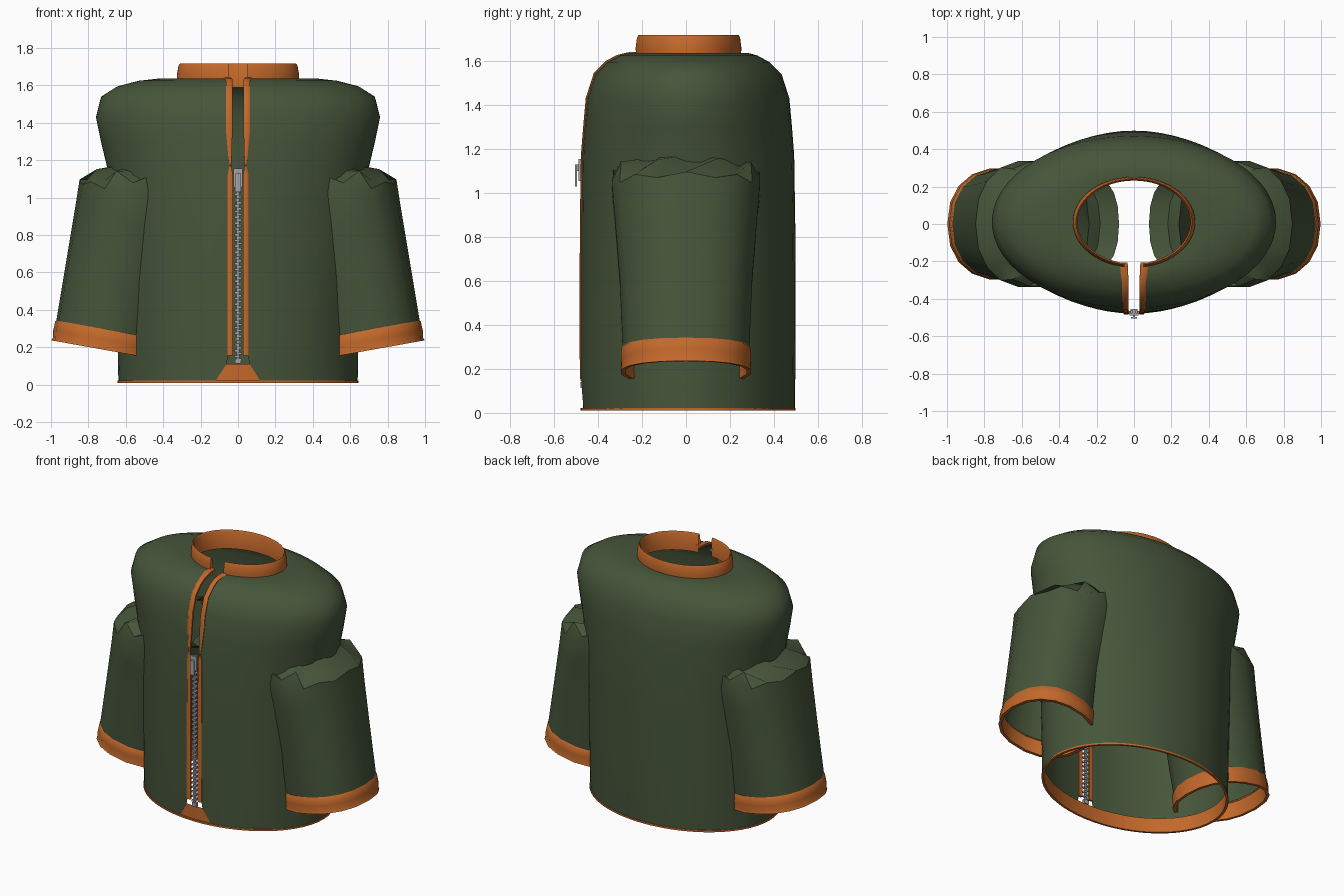
import bpy, bmesh, math
from mathutils import Vector

if "Cube" in bpy.data.objects:
    bpy.data.objects.remove(bpy.data.objects["Cube"])


def material(name, rgb):
    m = bpy.data.materials.new(name)
    m.diffuse_color = (*rgb, 1)
    m.use_nodes = True
    m.node_tree.nodes["Principled BSDF"].inputs["Base Color"].default_value = m.diffuse_color
    return m


GREEN = material("olive_green", (0.062, 0.092, 0.043))
ORANGE = material("burnt_orange", (0.55, 0.14, 0.024))
STEEL = material("zip_steel", (0.38, 0.39, 0.41))
DARK = material("zip_dark", (0.2, 0.2, 0.21))


def finish(name, bm, mat, mirror=False, angle=40):
    me = bpy.data.meshes.new(name)
    bm.to_mesh(me)
    bm.free()
    ob = bpy.data.objects.new(name, me)
    bpy.context.collection.objects.link(ob)
    me.materials.append(mat)
    if mirror:
        mod = ob.modifiers.new("mirror", 'MIRROR')
        mod.use_mirror_merge = False
    bpy.ops.object.select_all(action='DESELECT')
    ob.select_set(True)
    bpy.context.view_layer.objects.active = ob
    bpy.ops.object.shade_smooth_by_angle(angle=math.radians(angle))
    return ob


def loft(name, rings, mat, closed=True, caps=False, mirror=False, angle=40):
    """Skin a list of point rings."""
    bm = bmesh.new()
    rows = [[bm.verts.new(p) for p in r] for r in rings]
    n = len(rows[0])
    for a, b in zip(rows, rows[1:]):
        for i in range(n if closed else n - 1):
            j = (i + 1) % n
            bm.faces.new((a[i], a[j], b[j], b[i]))
    if caps:
        bm.faces.new(rows[0][::-1])
        bm.faces.new(rows[-1])
        bmesh.ops.recalc_face_normals(bm, faces=bm.faces)
    return finish(name, bm, mat, mirror, angle)


def hoop(z, a, b, gap=0.0, yc=0.01, n=56):
    """Horizontal ellipse, starting at the front, open by +-gap in x."""
    t0 = math.asin(gap / a)
    span = 2 * math.pi - 2 * t0
    count = n + 1 if gap else n
    return [(a * math.sin(t0 + span * i / n), yc - b * math.cos(t0 + span * i / n), z)
            for i in range(count)]


def slanted(outer, inner, hy, n=18, jag=0.0):
    """Tilted, slightly boxy ellipse between two (x, z) points, half width hy in y."""
    pts = []
    for i in range(n):
        t = 2 * math.pi * i / n
        c, s = [math.copysign(abs(v) ** 0.88, v) for v in (math.cos(t), math.sin(t))]
        x = (outer[0] + inner[0]) / 2 + (outer[0] - inner[0]) / 2 * c
        z = (outer[1] + inner[1]) / 2 + (outer[1] - inner[1]) / 2 * c
        pts.append((x, hy * s, z + jag * (-1) ** i))
    return pts


# Body: open shell (height, half width, half depth, front gap)
BODY = [(0.02, 0.64, 0.485, 0.12), (0.11, 0.642, 0.486, 0.062), (0.16, 0.643, 0.487, 0.052),
        (0.5, 0.65, 0.488, 0.05), (0.85, 0.67, 0.487, 0.05), (1.17, 0.702, 0.482, 0.045),
        (1.3, 0.733, 0.472, 0.048), (1.43, 0.76, 0.46, 0.05), (1.54, 0.732, 0.425, 0.05),
        (1.595, 0.645, 0.37, 0.05), (1.625, 0.53, 0.315, 0.05), (1.637, 0.42, 0.272, 0.05),
        (1.635, 0.315, 0.235, 0.05)]
loft("jacket_body", [hoop(*r) for r in BODY], GREEN, closed=False, angle=60)

# Hem: band lining the bottom opening, seen through the front notch
loft("hem_band", [hoop(0.022, 0.628, 0.475), hoop(0.022, 0.645, 0.489), hoop(0.01, 0.645, 0.489),
                  hoop(0.01, 0.628, 0.475), hoop(0.11, 0.628, 0.475)][::-1], ORANGE)
loft("hem_front", [hoop(0.01, 0.632, 0.479), hoop(0.11, 0.632, 0.479)], ORANGE)

# Collar: standing band, open at the front
loft("collar", [hoop(1.62, 0.326, 0.24, 0.05), hoop(1.66, 0.327, 0.242, 0.05),
                hoop(1.705, 0.318, 0.236, 0.05), hoop(1.718, 0.31, 0.23, 0.05),
                hoop(1.705, 0.302, 0.222, 0.05), hoop(1.59, 0.302, 0.222, 0.05)],
     ORANGE, closed=False, angle=65)

# Sleeves: wide tubes folding inward at a creased shoulder, ending inside the body
loft("sleeve", [slanted((0.972, 0.34), (0.43, 0.24), 0.292),
                slanted((0.92, 0.65), (0.38, 0.53), 0.305),
                slanted((0.87, 0.95), (0.30, 0.80), 0.328),
                slanted((0.847, 1.085), (0.26, 0.97), 0.342, jag=0.012),
                slanted((0.77, 1.125), (0.24, 1.08), 0.335, jag=-0.028),
                slanted((0.66, 1.17), (0.18, 1.03), 0.29),
                slanted((0.35, 1.25), (0.08, 1.03), 0.25)],
     GREEN, mirror=True, angle=35)

# Cuffs: raised band with a turned-in lining
loft("cuff", [slanted((0.966, 0.347), (0.44, 0.252), 0.288),
              slanted((0.977, 0.338), (0.427, 0.24), 0.297),
              slanted((0.988, 0.29), (0.427, 0.19), 0.3),
              slanted((0.99, 0.25), (0.427, 0.148), 0.296),
              slanted((0.998, 0.237), (0.425, 0.134), 0.3),
              slanted((0.978, 0.235), (0.447, 0.137), 0.28),
              slanted((0.956, 0.33), (0.45, 0.24), 0.278)], ORANGE, mirror=True, angle=60)


# Front trims: flat strips following the opening
def front_y(z):
    for p, q in zip(BODY, BODY[1:]):
        if p[0] <= z <= q[0]:
            return 0.012 - (p[2] + (q[2] - p[2]) * (z - p[0]) / (q[0] - p[0]))
    return 0.012 - BODY[-1][2]


def trim(name, path, half=0.008):
    """path: (inner x, outer x, y, z)"""
    rings = []
    for i, (xi, xo, y, z) in enumerate(path):
        a, b = path[max(i - 1, 0)], path[min(i + 1, len(path) - 1)]
        d = Vector((0, b[2] - a[2], b[3] - a[3])).normalized()
        out = Vector((0, -d.z, d.y)) * half
        rings.append([Vector((x, y, z)) + out * k
                      for x, k in ((xi, -1), (xi, 0.6), (xi + 0.005, 1), (xo - 0.005, 1), (xo, 0.6), (xo, -1))])
    loft(name, rings, ORANGE, caps=True, mirror=True)


trim("lower_front_trim", [(0.027, 0.056, front_y(z), z) for z in (0.155, 0.4, 0.7, 1.0, 1.12)]
     + [(0.036, 0.046, front_y(1.17), 1.17)])
trim("upper_front_trim", [(0.036, 0.046, front_y(1.17), 1.17), (0.033, 0.053, front_y(1.23), 1.23)]
     + [(0.03, 0.064, front_y(z), z) for z in (1.35, 1.43, 1.49, 1.54, 1.595, 1.62)]
     + [(0.031, 0.072, -0.262, 1.632), (0.034, 0.076, -0.205, 1.634)])


# Zip: boxes gathered into one mesh per part
def boxes(name, items, mat):
    bm = bmesh.new()
    for centre, size in items:
        new = bmesh.ops.create_cube(bm, size=1)["verts"]
        for v in new:
            v.co = Vector(centre) + Vector([c * s for c, s in zip(v.co, size)])
    return finish(name, bm, mat, angle=20)


ZY = -0.47
boxes("zip_core", [((0, ZY, 0.6), (0.012, 0.008, 0.96))], DARK)
boxes("zip_teeth", [((0.006 * (-1) ** i, ZY, 0.135 + 0.0155 * i), (0.026, 0.018, 0.012))
                    for i in range(60)], STEEL)
boxes("zip_stop", [((0, ZY, 0.125), (0.034, 0.02, 0.025))], STEEL)
boxes("zip_slider", [((0, -0.482, 1.105), (0.046, 0.012, 0.1)),
                     ((0, -0.458, 1.105), (0.036, 0.008, 0.09)),
                     ((0, -0.47, 1.135), (0.014, 0.03, 0.03)),
                     ((0, -0.492, 1.115), (0.012, 0.018, 0.03))], STEEL)
boxes("zip_pull", [((0, -0.5, 1.08), (0.03, 0.008, 0.1))], STEEL)
